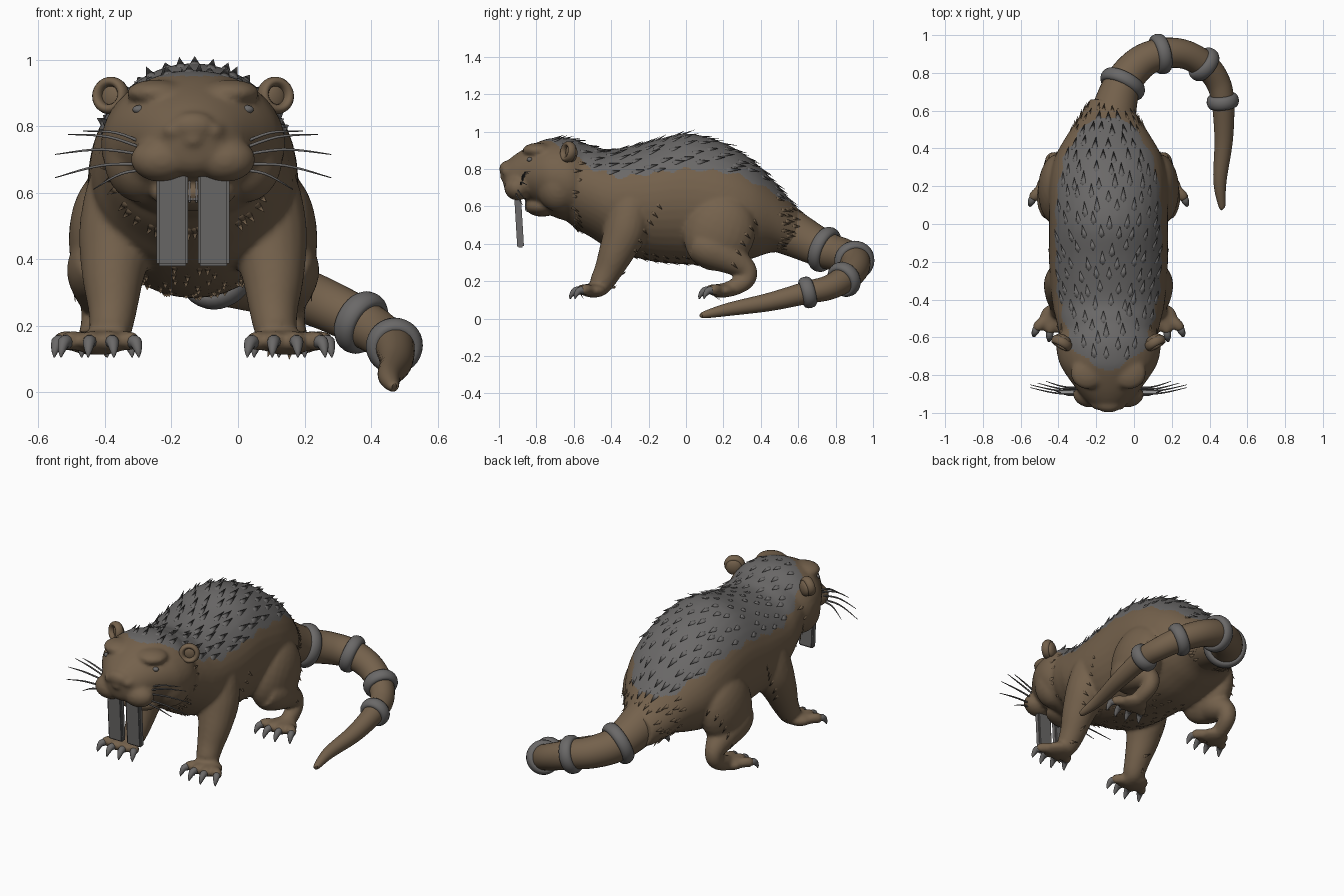
import bpy, bmesh, math, random
from mathutils import Vector, Matrix
from mathutils.bvhtree import BVHTree

random.seed(4)
if "Cube" in bpy.data.objects:
    bpy.data.objects.remove(bpy.data.objects["Cube"])

MID = -0.135  # x of the body's plane of symmetry
Y, Z = Vector((0, 1, 0)), Vector((0, 0, 1))
X = Vector((1, 0, 0))


def material(name, rgb):
    m = bpy.data.materials.new(name)
    m.use_nodes = True
    m.diffuse_color = (*rgb, 1)
    m.node_tree.nodes["Principled BSDF"].inputs["Base Color"].default_value = (*rgb, 1)
    return m


BROWN = material("brown_fur", (0.175, 0.12, 0.072))
GREY = material("grey_hide", (0.145, 0.14, 0.138))


def finish(bm, name, mat, smooth=True):
    bmesh.ops.recalc_face_normals(bm, faces=bm.faces)
    for f in bm.faces:
        f.smooth = smooth
    me = bpy.data.meshes.new(name)
    bm.to_mesh(me)
    bm.free()
    me.materials.append(mat)
    ob = bpy.data.objects.new(name, me)
    bpy.context.collection.objects.link(ob)
    return ob


def spline(pts, steps):
    """Catmull-Rom through tuples of any length."""
    out = []
    for i in range(len(pts) - 1):
        a, b, c, d = (pts[max(0, min(len(pts) - 1, i + k))] for k in (-1, 0, 1, 2))
        for s in range(steps):
            t = s / steps
            out.append([q + t / 2 * (r - p + t * (2 * p - 5 * q + 4 * r - w + t * (3 * (q - r) + w - p)))
                        for p, q, r, w in zip(a, b, c, d)])
    return out + [list(pts[-1])]


def loft(bm, pts, ref, axis=None, n=20, steps=5):
    """Tube through (x, y, z, side radius, up radius)."""
    path = spline([p if len(p) == 5 else (*p, p[3]) for p in pts], steps)
    centres = [Vector(p[:3]) for p in path]
    rings = []
    for i, p in enumerate(path):
        t = axis or (centres[min(i + 1, len(path) - 1)] - centres[max(i - 1, 0)]).normalized()
        side = t.cross(ref).normalized()
        up = side.cross(t)
        ring = []
        for k in range(n):
            a = math.tau * k / n
            ring.append(bm.verts.new(centres[i] + side * p[3] * math.cos(a) + up * p[4] * math.sin(a)))
        rings.append(ring)
    for r, q in zip(rings, rings[1:]):
        for k in range(n):
            bm.faces.new((r[k], r[(k + 1) % n], q[(k + 1) % n], q[k]))
    bm.faces.new(rings[0])
    bm.faces.new(rings[-1])


def ball(bm, x, y, z, rx, ry, rz, rot=Matrix()):
    bmesh.ops.create_uvsphere(bm, u_segments=24, v_segments=14, radius=1,
                              matrix=Matrix.Translation((x, y, z)) @ rot @ Matrix.Diagonal((rx, ry, rz, 1)))


def torus(bm, m, major, minor, stretch=1.0, n=32, k=12):
    ring = [[bm.verts.new(m @ Vector(((major + minor * math.cos(b)) * math.cos(a),
                                      (major + minor * math.cos(b)) * math.sin(a), stretch * minor * math.sin(b))))
             for b in (math.tau * j / k for j in range(k))] for a in (math.tau * i / n for i in range(n))]
    for i in range(n):
        for j in range(k):
            r, q, h = ring[i], ring[(i + 1) % n], (j + 1) % k
            bm.faces.new((r[j], q[j], q[h], r[h]))


# Skin: torso, head, legs and toes fused into one surface
skin = bmesh.new()


def sections(rows):  # rows of y, top, bottom, half width
    loft(skin, [(MID, y, (t + b) / 2, w, (t - b) / 2) for y, t, b, w in rows], Z, Y, 40)


sections([(-0.68, .92, .56, .18), (-0.6, .945, .49, .25), (-0.5, .925, .43, .28), (-0.4, .905, .37, .3),
          (-0.2, .945, .31, .315), (0, .99, .29, .315), (.2, .94, .285, .315), (.35, .85, .32, .285),
          (.47, .735, .355, .22), (.6, .585, .335, .135), (.66, .53, .34, .1)])
sections([(-0.52, .93, .53, .23), (-0.62, .965, .52, .275), (-0.72, .965, .55, .265), (-0.79, .945, .6, .23),
          (-0.87, .905, .64, .172), (-0.93, .865, .65, .125), (-0.965, .83, .68, .08), (-0.98, .8, .74, .03)])
# nose pad, with a wing at each side, and jaw
ball(skin, MID, -.955, .8, .07, .044, .045)
ball(skin, MID, -.95, .76, .045, .045, .03)
ball(skin, MID, -.77, .6, .13, .09, .055)
claws = bmesh.new()


def foot(s, cx, cy):
    ball(skin, MID + s * cx, cy, .15, .085, .075, .038)
    for k in (-1, -.36, .3, 1):
        reach = 1 - .28 * abs(k)
        at = lambda spread, fwd, z: (MID + s * (cx + spread * k), cy - fwd * reach, z)
        loft(skin, [(*at(.045, .01, .15), .03), (*at(.085, .055, .156), .031),
                    (*at(.1, .082, .147), .027), (*at(.102, .09, .143), .01)], Z, n=10)
        loft(claws, [(*at(.096, .07, .152), .021), (*at(.108, .105, .15), .019),
                     (*at(.115, .13, .125), .011), (*at(.117, .137, .105), .002)], Z, n=10)


for s in (-1, 1):
    at = lambda x, y, z, r: (MID + s * x, y, z, r)
    # cheeks, muzzle pads, nose wings and brows
    ball(skin, MID + s * .155, -.68, .71, .115, .12, .14)
    ball(skin, MID + s * .095, -.9, .7, .093, .072, .068)
    ball(skin, MID + s * .06, -.945, .785, .036, .04, .03)
    ball(skin, MID + s * .11, -.79, .9, .09, .085, .04)
    # front leg
    loft(skin, [at(.19, -.28, .7, .07), at(.205, -.29, .62, .11), at(.225, -.32, .48, .118), at(.24, -.37, .36, .096),
                at(.242, -.42, .25, .074), at(.25, -.465, .175, .06), at(.26, -.5, .15, .035)], X)
    foot(s, .28, -.495)
    # hind leg
    ball(skin, MID + s * .262, .18, .46, .112, .19, .21, Matrix.Rotation(-.45, 4, 'X'))
    loft(skin, [at(.26, .07, .4, .095), at(.28, .13, .37, .1), at(.28, .24, .32, .085), at(.285, .325, .26, .055),
                at(.29, .32, .205, .048), at(.3, .25, .165, .045), at(.3, .19, .15, .035)], X)
    foot(s, .3, .195)

body = finish(skin, "body", BROWN)
rm = body.modifiers.new("Fuse", 'REMESH')
rm.mode, rm.voxel_size = 'VOXEL', 0.011
sm = body.modifiers.new("Soften", 'SMOOTH')
sm.factor, sm.iterations = 0.5, 6
bpy.context.view_layer.update()
fused = bpy.data.meshes.new_from_object(body.evaluated_get(bpy.context.evaluated_depsgraph_get()))
body.modifiers.clear()
body.data = fused
fused.materials.clear()
fused.materials.append(BROWN)
fused.materials.append(GREY)

# Grey hide: everything above a line that runs along the flank
EDGE = [(-.79, .965), (-.7, .93), (-.6, .87), (-.5, .8), (-.35, .755), (0, .8), (.25, .78), (.4, .71), (.55, .62),
        (.6, .6)]


def edge_height(y):
    for (a, h), (b, g) in zip(EDGE, EDGE[1:]):
        if a <= y <= b:
            return h + (g - h) * (y - a) / (b - a)
    return 9


for p in fused.polygons:
    p.use_smooth = True
    c = p.center
    p.material_index = int(c.z > edge_height(c.y) + .025 * abs((c.y * 14) % 2 - 1) - .012)

probe = bmesh.new()
probe.from_mesh(fused)
tree = BVHTree.FromBMesh(probe)
probe.free()


def tuft(bm, y, degrees, flow, length, width, hide):
    """Flat spike with a buried root, found by a ray towards the spine."""
    a = math.radians(degrees)
    out = Vector((math.sin(a), 0, math.cos(a)))
    core = Vector((MID, y, .6 - max(0, y - .2) * .5))
    p, n, _, _ = tree.ray_cast(core + out, -out)
    if p is None or (p.z > edge_height(y) + .005) != hide:
        return
    along = (flow - n * flow.dot(n)).normalized()
    d = (along + n * .3).normalized()
    side = d.cross(n).normalized()
    rot = Matrix((side, side.cross(d), d)).transposed().to_4x4()
    bmesh.ops.create_cone(bm, cap_ends=True, segments=8, radius1=1, radius2=0, depth=1,
                          matrix=Matrix.Translation(p + d * length * .2 - n * width * .2) @ rot
                          @ Matrix.Diagonal((width, width * .35, length, 1)))


spikes, fur = bmesh.new(), bmesh.new()
for i in range(19):
    for k in range(-6, 7):
        tuft(spikes, -.72 + i * .071 + random.uniform(-.02, .02), 14 * (k + .5 * (i % 2)) + random.uniform(-3, 3),
             Y, random.uniform(.085, .115), .026, True)
finish(spikes, "back_spikes", GREY)

# Brown fur tufts: neck ruff, rump, belly, shoulder and thigh
for y, first, last, step, flow in ((-.59, 45, 315, 9, Y), (.5, 30, 330, 11, Y),
                                   (.55, 30, 330, 12, Y), (.59, -120, 120, 14, Y)):
    for a in range(first, last, step):
        tuft(fur, y + random.uniform(-.02, .02), a + random.uniform(-3, 3), flow, .07, .018, False)
for i in range(11):
    for a in (150, 165, 180, 195, 210):
        tuft(fur, -.4 + i * .055, a + random.uniform(-5, 5), Y - Z * .5, .06, .015, False)
for y in (-.22, .3):
    for a in range(88, 130, 8):
        for s in (-1, 1):
            tuft(fur, y - (a - 110) * .003, s * a, Y - Z, .06, .015, False)
finish(fur, "fur_tufts", BROWN)
finish(claws, "claws", GREY)

# Tail and its rings
TAIL = [(-.135, .42, .53, .15), (-.11, .58, .45, .122), (-.06, .74, .37, .1), (.03, .85, .335, .09),
        (.14, .9, .31, .083), (.26, .9, .265, .077), (.37, .845, .21, .072), (.44, .76, .165, .066),
        (.47, .65, .14, .06), (.475, .45, .09, .049), (.455, .23, .05, .035), (.465, .1, .021, .019),
        (.47, .08, .016, .008)]
tail = bmesh.new()
loft(tail, TAIL, Z, n=28, steps=6)
finish(tail, "tail", BROWN)
rings = bmesh.new()
for i in (2, 4, 6, 8):
    c = Vector(TAIL[i][:3])
    t = Vector(TAIL[i + 1][:3]) - Vector(TAIL[i - 1][:3])
    torus(rings, Matrix.Translation(c) @ t.to_track_quat('Z', 'Y').to_matrix().to_4x4(), TAIL[i][3] + .002, .024, 1.5)
finish(rings, "tail_rings", GREY)

# Ears, eyes, whiskers
ears, eyes, whiskers = bmesh.new(), bmesh.new(), bmesh.new()
for s in (-1, 1):
    turn = Matrix.Rotation(s * .5, 4, 'Z')
    m = (Matrix.Translation((MID + s * .248, -.63, .892)) @ turn
         @ Matrix.Rotation(math.pi / 2 - .15, 4, 'X') @ Matrix.Diagonal((1.08, 1.05, 1, 1)))
    torus(ears, m, .04, .014, 1.7)
    ball(ears, MID + s * .24, -.612, .886, .046, .026, .048, turn)
    p = tree.ray_cast(Vector((MID + s * .162, -2, .85)), Y)[0]
    ball(eyes, p.x, p.y + .01, p.z, .02, .016, .013)
    for x, z, z0 in ((.375, .775, .73), (.33, .785, .745), (.415, .715, .715), (.415, .645, .69), (.3, .61, .675)):
        y = -.89 + (z0 - .7) * .6
        loft(whiskers, [(MID + s * .13, y, z0 - .005, .005), (MID + s * (.13 + x) / 2, y, (z + z0) / 2 + .015, .0045),
                        (MID + s * x, y + .03, z, .0015)], Z, n=6)
finish(ears, "ears", BROWN)
finish(eyes, "eyes", GREY)
finish(whiskers, "whiskers", GREY)


# Teeth
def tooth(name, x, y, z, w, d, h, tilt):
    bm = bmesh.new()
    bmesh.ops.create_cube(bm, size=1, matrix=Matrix.Translation((MID + x, y, z)) @ Matrix.Rotation(tilt, 4, 'X')
                          @ Matrix.Diagonal((w, d, h, 1)))
    bmesh.ops.bevel(bm, geom=bm.edges[:], offset=.007, segments=2, affect='EDGES')
    finish(bm, name, GREY, False)


for s, label in ((-1, "right"), (1, "left")):
    tooth("upper_tooth_" + label, s * .062, -.893, .53, .095, .036, .3, .06)
    tooth("lower_tooth_" + label, s * .011, -.845, .615, .02, .03, .09, 0)
